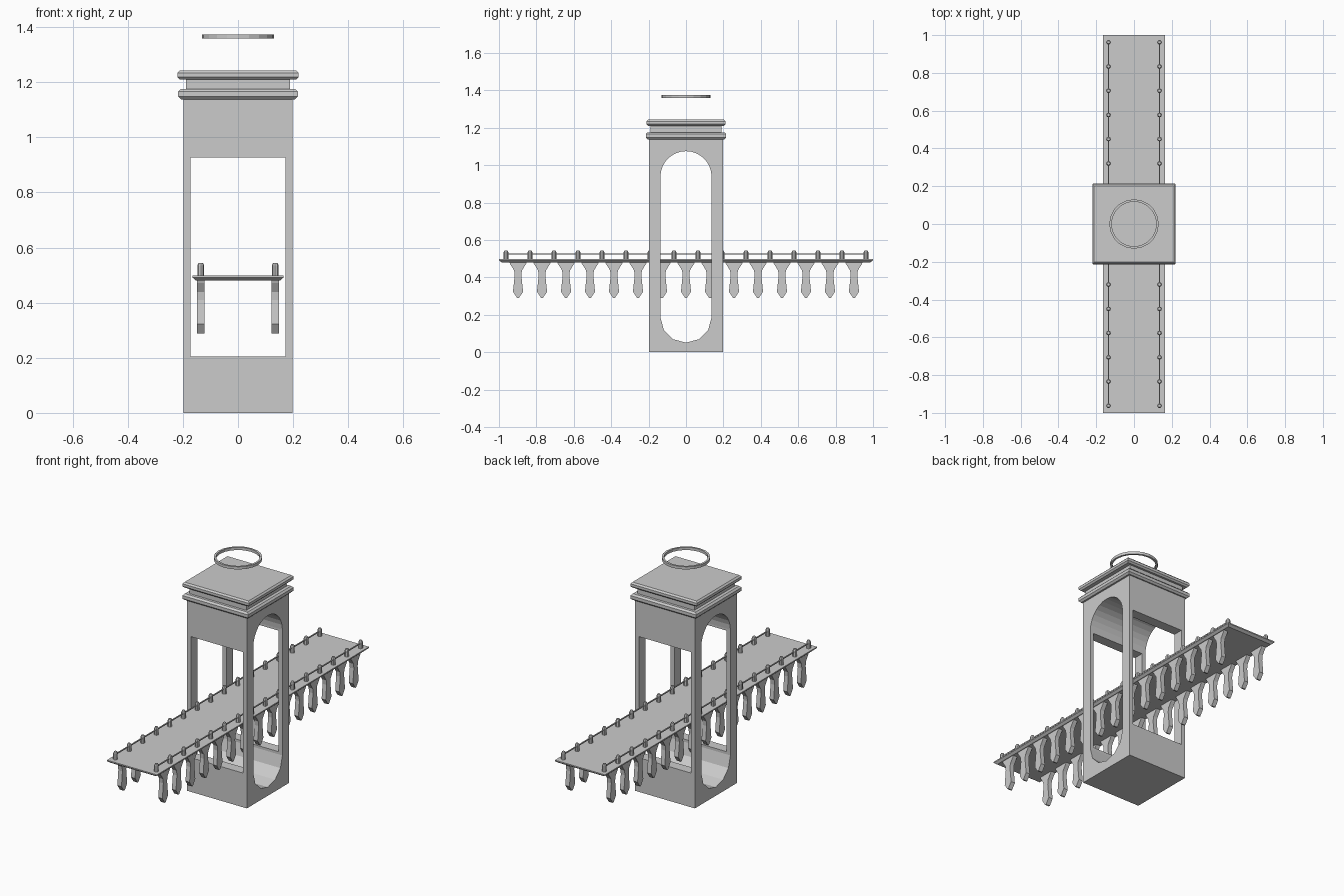
import bpy, bmesh, math

if "Cube" in bpy.data.objects:
    bpy.data.objects.remove(bpy.data.objects["Cube"])


def finish(name, bm):
    bmesh.ops.recalc_face_normals(bm, faces=bm.faces)
    me = bpy.data.meshes.new(name)
    bm.to_mesh(me)
    bm.free()
    ob = bpy.data.objects.new(name, me)
    bpy.context.collection.objects.link(ob)
    return ob


def loft(bm, rings, closed=False):
    """Skin equal-length point rings, capping the ends unless closed."""
    vs = [[bm.verts.new(p) for p in r] for r in rings]
    n = len(vs[0])
    pairs = list(zip(vs, vs[1:])) + ([(vs[-1], vs[0])] if closed else [])
    for a, b in pairs:
        for i in range(n):
            j = (i + 1) % n
            bm.faces.new((a[i], a[j], b[j], b[i]))
    if not closed:
        bm.faces.new(vs[0])
        bm.faces.new(vs[-1])


def rect(hx, hy, z):
    return [(-hx, -hy, z), (hx, -hy, z), (hx, hy, z), (-hx, hy, z)]


def circle(x, y, z, r, n):
    return [(x + r * math.cos(2 * math.pi * i / n),
             y + r * math.sin(2 * math.pi * i / n), z) for i in range(n)]


def stack(name, levels):
    bm = bmesh.new()
    loft(bm, [rect(*l) for l in levels])
    return finish(name, bm)


def slab(name, hx, hy, z0, z1, b):
    return stack(name, [(hx - b, hy - b, z0), (hx, hy, z0 + b),
                        (hx, hy, z1 - b), (hx - b, hy - b, z1)])


# Tower shaft, cut by a rectangular passage and an arched passage
tower = stack("tower_shaft", [(0.197, 0.198, 0), (0.197, 0.198, 1.145)])

bm = bmesh.new()
loft(bm, [[(x, y, z) for x, y, z in rect(0.173, 0.4, h)] for h in (0.204, 0.926)])
front_cutter = finish("front_opening_cutter", bm)

R = 0.137
outline = [(R * math.cos(math.pi * i / 14), 0.938 + R * math.sin(math.pi * i / 14))
           for i in range(15)]
outline += [(-R * math.cos(math.pi * i / 6), 0.188 - R * math.sin(math.pi * i / 6))
            for i in range(7)]
bm = bmesh.new()
loft(bm, [[(x, y, z) for y, z in outline] for x in (-0.4, 0.4)])
arch_cutter = finish("side_arch_cutter", bm)

bpy.context.view_layer.objects.active = tower
for cutter in (front_cutter, arch_cutter):
    mod = tower.modifiers.new("opening", "BOOLEAN")
    mod.object, mod.operation, mod.solver = cutter, "DIFFERENCE", "EXACT"
    bpy.ops.object.modifier_apply(modifier=mod.name)
    bpy.data.objects.remove(cutter)

# Cornice: two bevelled slabs with a neck between
slab("lower_cornice", 0.217, 0.215, 1.138, 1.176, 0.01)
stack("cornice_neck", [(0.188, 0.19, 1.17), (0.188, 0.19, 1.215)])
slab("upper_cornice", 0.22, 0.211, 1.21, 1.243, 0.009)

# Ring floating above the roof
bm = bmesh.new()
loft(bm, [circle(0, 0, z, r, 20) for r, z in
          ((0.131, 1.358), (0.131, 1.374), (0.119, 1.374), (0.119, 1.358))], closed=True)
finish("roof_ring", bm)

# Bridge deck with chamfered underside
stack("bridge_deck", [(0.152, 0.985, 0.48), (0.165, 1.0, 0.491), (0.165, 1.0, 0.498)])

STEP = 0.1283
posts, rails, brackets = bmesh.new(), bmesh.new(), bmesh.new()
half = [(0.047, 0.484), (0.043, 0.472), (0.021, 0.438), (0.018, 0.41),
        (0.027, 0.323), (0.004, 0.289)]
profile = half + [(-y, z) for y, z in reversed(half)]
for s in (-1, 1):
    x = s * 0.135
    # Railing posts
    for i in range(16):
        y = (i - 7.5) * STEP
        loft(posts, [circle(x, y, z, r, 8) for r, z in
                     ((0.0125, 0.49), (0.0125, 0.535), (0.008, 0.544))])
    # Thin rail through the posts
    loft(rails, [[(x + a, y, 0.526 + b) for a, b in
                  ((-0.003, -0.003), (0.003, -0.003), (0.003, 0.003), (-0.003, 0.003))]
                 for y in (-7.5 * STEP, 7.5 * STEP)])
    # Hanging brackets between the posts
    for i in range(15):
        yc = (i - 7) * STEP
        loft(brackets, [[(x + dx, yc + y, z) for y, z in profile]
                        for dx in (-0.0135, 0.0135)])
finish("railing_posts", posts)
finish("railing_wires", rails)
finish("hanging_brackets", brackets)
